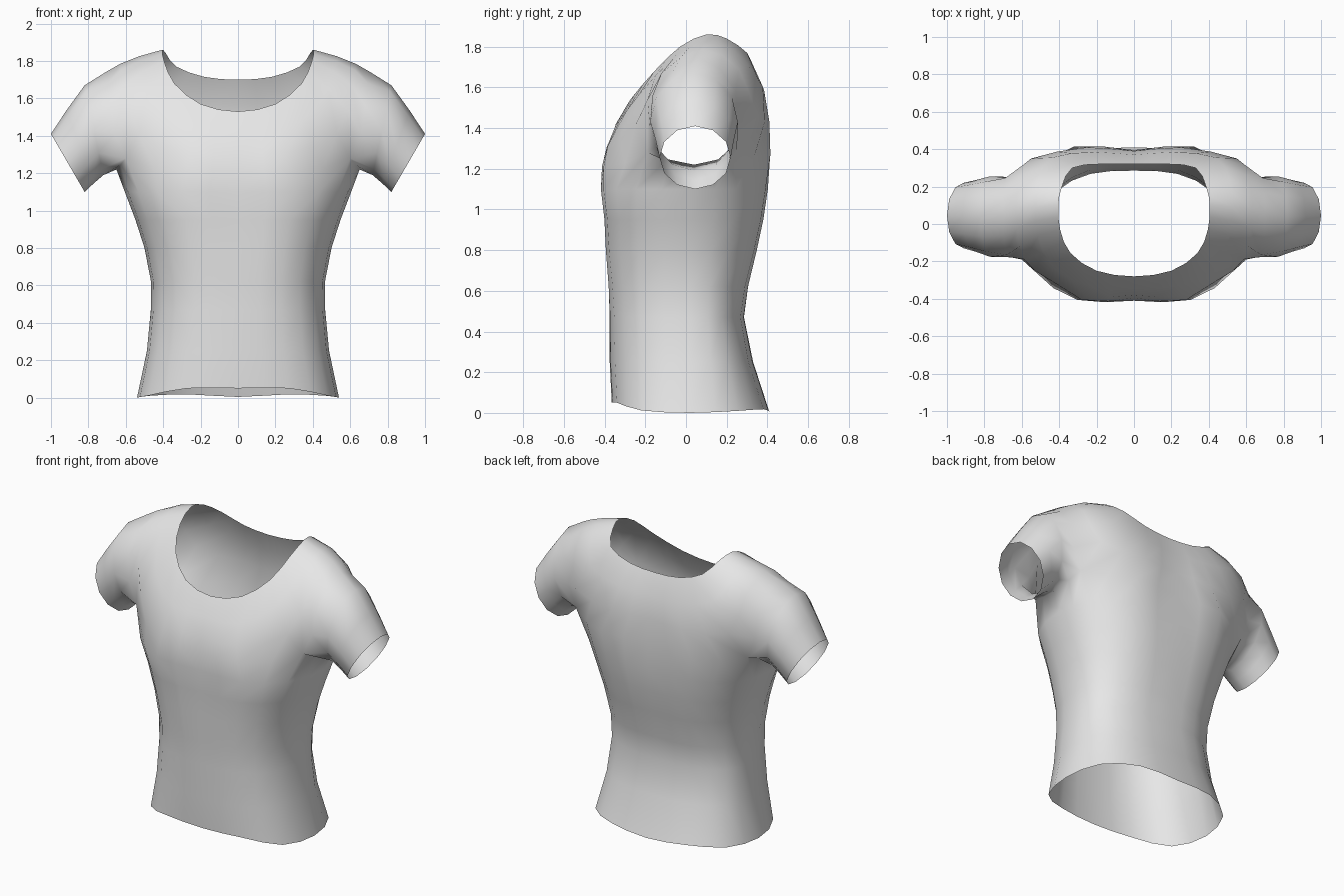
import bpy, bmesh, math
from mathutils import Vector as V

if "Cube" in bpy.data.objects:
    bpy.data.objects.remove(bpy.data.objects["Cube"])

fabric = bpy.data.materials.new("light grey fabric")
fabric.diffuse_color = (0.8, 0.8, 0.8, 1)
fabric.use_nodes = True
fabric.node_tree.nodes["Principled BSDF"].inputs["Base Color"].default_value = fabric.diffuse_color


def spline(pts, before, after, steps=2):
    """Catmull-Rom samples through pts, with ghost points at both ends."""
    p = [V(before)] + [V(q) for q in pts] + [V(after)]
    out = []
    for i in range(1, len(p) - 2):
        a, b, c, d = p[i - 1:i + 3]
        for s in range(steps):
            t = s / steps
            out.append(0.5 * (2 * b + (c - a) * t + (2 * a - 5 * b + 4 * c - d) * t * t
                              + (3 * b - a - 3 * c + d) * t ** 3))
    return out + [p[-2]]


def half_ring(pts):
    """Half loop from front centre round the side to back centre."""
    flip = lambda q: (-q[0], q[1], q[2])
    return spline(pts, flip(pts[1]), flip(pts[-2]))


bm = bmesh.new()
add = lambda pts: [bm.verts.new(p) for p in pts]


def bridge(upper, lower, closed=False):
    n = len(upper)
    for j in range(n if closed else n - 1):
        k = (j + 1) % n
        bm.faces.new((lower[j], lower[k], upper[k], upper[j]))


# yoke: neckline outwards to the armhole
yoke = [
    [(0, -.28, 1.53), (.2, -.25, 1.57), (.34, -.155, 1.68), (.395, -.03, 1.80), (.405, .1, 1.86),
     (.385, .2, 1.84), (.33, .30, 1.77), (.18, .32, 1.715), (0, .32, 1.70)],
    [(0, -.345, 1.42), (.24, -.33, 1.43), (.43, -.235, 1.56), (.51, -.06, 1.745), (.53, .09, 1.825),
     (.51, .24, 1.78), (.44, .355, 1.64), (.21, .385, 1.58), (0, .37, 1.57)],
    [(0, -.38, 1.31), (.26, -.385, 1.31), (.53, -.25, 1.41), (.61, -.12, 1.67), (.63, .08, 1.785),
     (.61, .26, 1.69), (.55, .35, 1.46), (.25, .41, 1.43), (0, .39, 1.43)],
    [(0, -.395, 1.22), (.28, -.405, 1.21), (.60, -.19, 1.28), (.68, -.165, 1.56), (.70, .06, 1.745),
     (.69, .245, 1.58), (.62, .25, 1.28), (.32, .415, 1.27), (0, .395, 1.27)],
]
rows = [add(half_ring(r)) for r in yoke]
for a, b in zip(rows, rows[1:]):
    bridge(a, b)
arm = rows[-1]

# underarm seam joins the front and back of the armhole
front, back = yoke[-1][2], yoke[-1][6]
under = add(spline([front, (.65, .04, 1.22), back], front, back)[1:-1])

# torso: chest down to hem (z, half width, front y, back y, squareness)
torso = [(1.10, .605, -.41, .395, .99), (.95, .548, -.395, .375, .98), (.80, .50, -.39, .345, .97),
         (.62, .465, -.38, .305, .95), (.47, .466, -.375, .285, .94), (.25, .487, -.375, .33, .93),
         (0, .54, -.365, .41, .93)]
hem_lift = (.05, .05, .012, 0, .01, .018, .004)
upper = arm[:5] + under + arm[12:]
for z, w, f, b, k in torso:
    prof = [(0, f), (.5 * w, f * k), (.88 * w, f * .6), (w, .02),
            (.88 * w, b * .62), (.5 * w, b * k), (0, b)]
    lower = add(half_ring([(x, y, z + (h if z == 0 else 0)) for (x, y), h in zip(prof, hem_lift)]))
    bridge(upper, lower)
    upper = lower

# sleeve: armhole out to the cuff (centre, upward half axis, half depth)
inner = arm[4:13] + under[::-1]
for c, up, d in [((.77, .04, 1.43), (.05, 0, .24), .215),
                 ((.845, .043, 1.34), (.073, 0, .195), .192),
                 ((.91, .045, 1.255), (.09, 0, .155), .175)]:
    angles = [math.radians(-120 + 30 * i) for i in range(12)]
    outer = add([V(c) + V(up) * math.cos(a) + V((0, d * math.sin(a), 0)) for a in angles])
    bridge(inner, outer, True)
    inner = outer

for v in bm.verts:
    if abs(v.co.x) < 1e-4:
        v.co.x = 0
for f in bm.faces:
    f.smooth = True
mesh = bpy.data.meshes.new("shirt")
bm.to_mesh(mesh)
bm.free()
mesh.materials.append(fabric)
shirt = bpy.data.objects.new("shirt", mesh)
bpy.context.collection.objects.link(shirt)

# left half
mirror = shirt.modifiers.new("mirror", 'MIRROR')
mirror.use_clip = True
mirror.merge_threshold = 0.001
